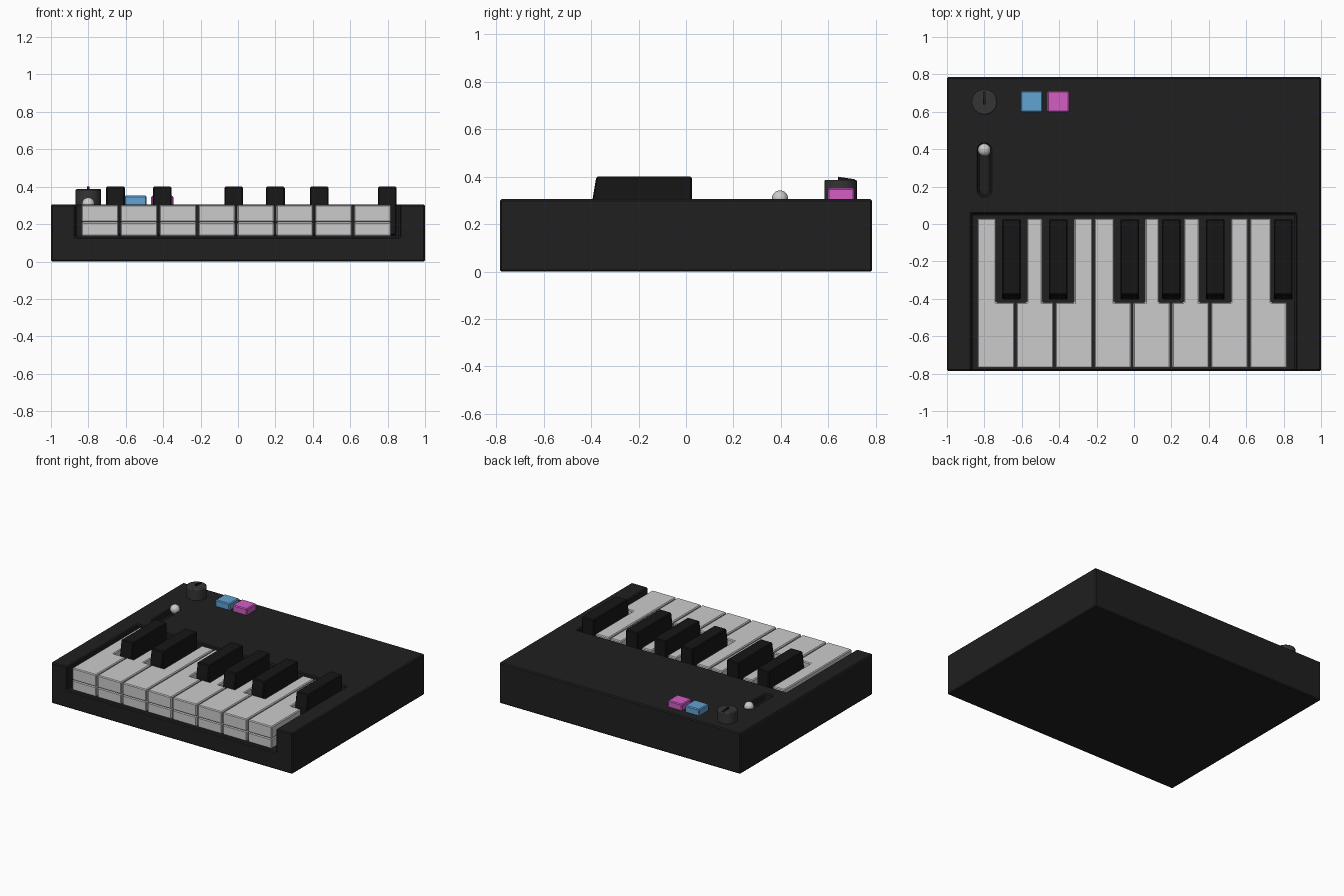
import bpy, bmesh, math

if "Cube" in bpy.data.objects:
    bpy.data.objects.remove(bpy.data.objects["Cube"])


def mat(name, c):
    m = bpy.data.materials.new(name)
    m.diffuse_color = (*c, 1)
    m.use_nodes = True
    m.node_tree.nodes["Principled BSDF"].inputs["Base Color"].default_value = m.diffuse_color
    return m


CASE = mat("case_black", (0.014, 0.014, 0.014))
BLACK = mat("key_black", (0.008, 0.008, 0.008))
DARK = mat("knob_dark", (0.035, 0.035, 0.035))
BLUE = mat("button_blue", (0.12, 0.36, 0.65))
PINK = mat("button_pink", (0.65, 0.11, 0.55))


def prism(name, slabs, axis=2, material=None, bevel=0.0, segs=1):
    """Extrude outlines: slabs = [(points, low, high)]; axis 2 = up, 0 = along x."""
    bm = bmesh.new()
    for pts, lo, hi in slabs:
        put = (lambda p, h: (p[0], p[1], h)) if axis == 2 else (lambda p, h: (h, p[0], p[1]))
        a = [bm.verts.new(put(p, lo)) for p in pts]
        b = [bm.verts.new(put(p, hi)) for p in pts]
        n = len(pts)
        bm.faces.new(a[::-1])
        bm.faces.new(b)
        for i in range(n):
            bm.faces.new((a[i], a[(i + 1) % n], b[(i + 1) % n], b[i]))
    bmesh.ops.recalc_face_normals(bm, faces=bm.faces)
    me = bpy.data.meshes.new(name)
    bm.to_mesh(me)
    bm.free()
    ob = bpy.data.objects.new(name, me)
    bpy.context.collection.objects.link(ob)
    if material:
        me.materials.append(material)
    if bevel:
        add_bevel(ob, bevel, segs)
    return ob


def add_bevel(ob, width, segs=1):
    m = ob.modifiers.new("bevel", 'BEVEL')
    m.width, m.segments, m.limit_method = width, segs, 'ANGLE'
    m.angle_limit = math.radians(35)


def rect(x0, x1, y0, y1):
    return [(x0, y0), (x1, y0), (x1, y1), (x0, y1)]


def circle(cx, cy, r, n=32):
    return [(cx + r * math.cos(2 * math.pi * i / n), cy + r * math.sin(2 * math.pi * i / n))
            for i in range(n)]


def smooth(ob):
    bpy.ops.object.select_all(action='DESELECT')
    bpy.context.view_layer.objects.active = ob
    ob.select_set(True)
    bpy.ops.object.shade_smooth_by_angle(angle=math.radians(35))


# case with an open-fronted key bed and a slider slot
case = prism("case", [(rect(-1, 1, -0.785, 0.785), 0, 0.305)], material=CASE)
slot_r = 0.033
slot = [(-0.8 + slot_r * math.cos(math.pi * i / 8), y + slot_r * math.sin(math.pi * i / 8))
        for y, start in ((0.395, 0), (0.183, 8)) for i in range(start, start + 9)]
cutters = [prism("key_bed_cutter", [(rect(-0.87, 0.865, -1, 0.055), 0.13, 0.6)]),
           prism("slot_cutter", [(slot, 0.26, 0.6)])]
bpy.context.view_layer.objects.active = case
for c in cutters:
    m = case.modifiers.new("cut", 'BOOLEAN')
    m.object, m.operation, m.solver = c, 'DIFFERENCE', 'EXACT'
    bpy.ops.object.modifier_apply(modifier=m.name)
    bpy.data.objects.remove(c)
add_bevel(case, 0.007)

# black keys: centre, half width of the notch around each
blacks = {1: (-0.655, 0.083), 2: (-0.405, 0.085), 4: (-0.023, 0.083),
          5: (0.2, 0.067), 6: (0.434, 0.085), 8: (0.798, 0.065)}
prof = [(-0.405, 0.14), (-0.394, 0.305), (-0.378, 0.4), (0.025, 0.4), (0.025, 0.14)]
for k, (cx, _) in blacks.items():
    prism(f"black_key_{k}", [(prof, cx - 0.05, cx + 0.05)], axis=0, material=BLACK, bevel=0.006)

# white keys, notched where a black key sits
pitch, left, yf, yn, yb = 0.2082, -0.842, -0.77, -0.42, 0.03
for i in range(8):
    x0, x1 = left + i * pitch + 0.005, left + (i + 1) * pitch - 0.005
    a, b = x0, x1
    if i in blacks:
        a = max(x0, sum(blacks[i]))
    if i + 1 in blacks:
        b = min(x1, blacks[i + 1][0] - blacks[i + 1][1])
    pts = [(x0, yf), (x1, yf)]
    if b < x1:
        pts += [(x1, yn), (b, yn)]
    pts += [(b, yb), (a, yb)]
    if a > x0:
        pts += [(a, yn), (x0, yn)]
    prism(f"white_key_{i + 1}", [(pts, 0.135, 0.21), (pts, 0.211, 0.302)], bevel=0.006)

# push buttons
for name, x, m in (("blue_button", -0.548, BLUE), ("pink_button", -0.405, PINK)):
    prism(name, [(rect(x - 0.059, x + 0.059, 0.597, 0.711), 0.295, 0.352)], material=m, bevel=0.006)

# rotary knob with raised pointer
knob = prism("knob", [(circle(-0.8, 0.652, 0.068), 0.295, 0.387)], material=DARK, bevel=0.006, segs=2)
smooth(knob)
prism("knob_pointer", [([(0.64, 0.38), (0.712, 0.38), (0.712, 0.389), (0.64, 0.4)], -0.806, -0.794)],
      axis=0, material=BLACK)

# slider ball on a short stem
prism("slider_stem", [(circle(-0.8, 0.396, 0.012, 16), 0.26, 0.3)], material=DARK)
bpy.ops.mesh.primitive_uv_sphere_add(segments=24, ring_count=16, radius=0.034, location=(-0.8, 0.396, 0.308))
ball = bpy.context.object
ball.name = "slider_ball"
bpy.ops.object.shade_smooth()
